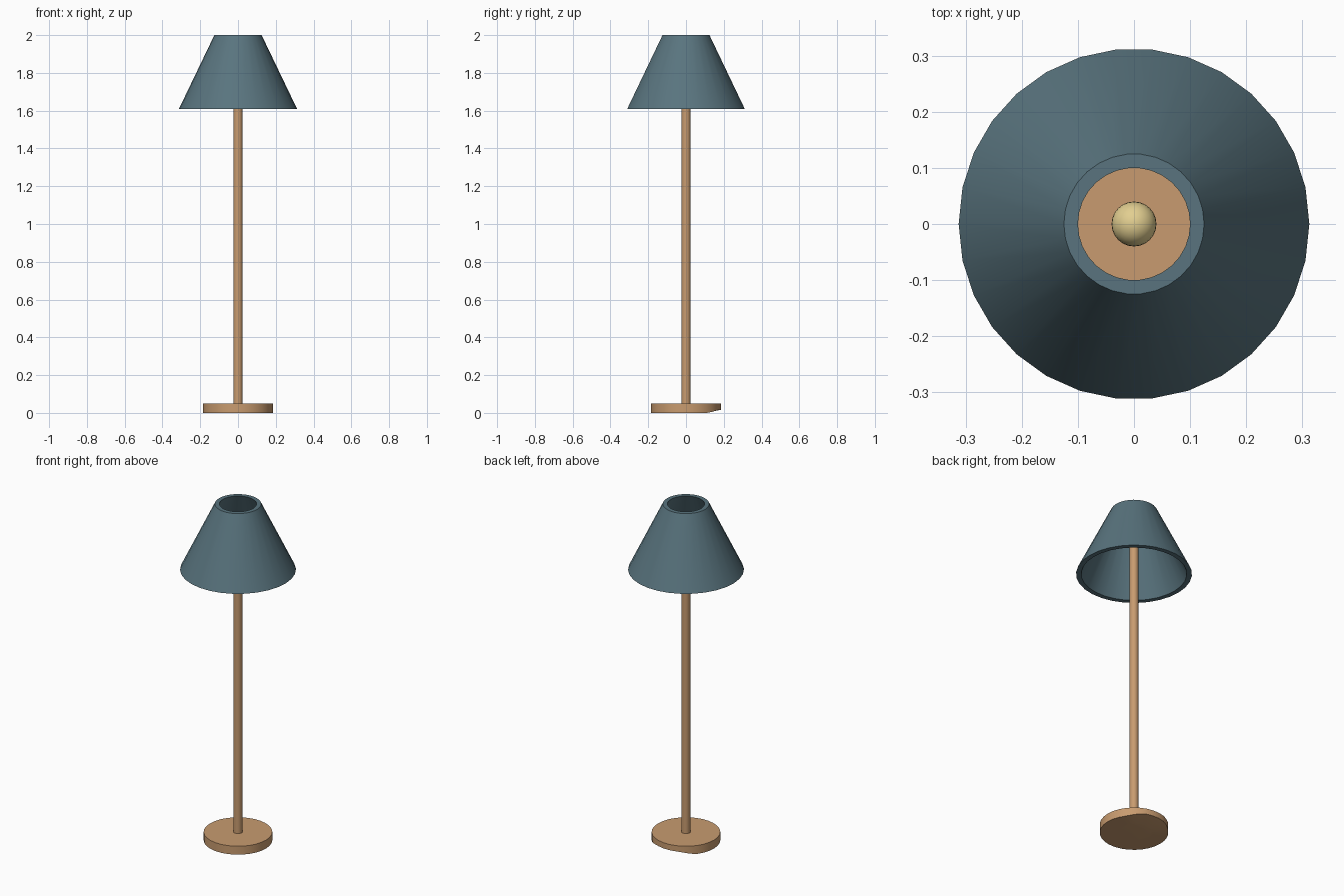
import bpy, bmesh, math

if "Cube" in bpy.data.objects:
    bpy.data.objects.remove(bpy.data.objects["Cube"])

SIDES = 30


def material(name, color):
    m = bpy.data.materials.new(name)
    m.diffuse_color = (*color, 1)
    m.use_nodes = True
    m.node_tree.nodes["Principled BSDF"].inputs["Base Color"].default_value = m.diffuse_color
    return m


def finish(ob, mat):
    ob.data.materials.append(mat)
    bpy.ops.object.select_all(action='DESELECT')
    ob.select_set(True)
    bpy.context.view_layer.objects.active = ob
    bpy.ops.object.shade_smooth_by_angle(angle=math.radians(35))


def lathe(name, profile, mat, closed=False):
    """Revolve (radius, z) points around z; open profiles get capped ends."""
    bm = bmesh.new()
    rings = []
    for r, z in profile:
        rings.append([bm.verts.new((r * math.cos(2 * math.pi * i / SIDES),
                                    r * math.sin(2 * math.pi * i / SIDES), z))
                      for i in range(SIDES)])
    pairs = list(zip(rings, rings[1:]))
    if closed:
        pairs.append((rings[-1], rings[0]))
    else:
        bm.faces.new(rings[0])
        bm.faces.new(rings[-1])
    for a, b in pairs:
        for i in range(SIDES):
            j = (i + 1) % SIDES
            bm.faces.new((a[i], a[j], b[j], b[i]))
    bmesh.ops.recalc_face_normals(bm, faces=bm.faces)
    me = bpy.data.meshes.new(name)
    bm.to_mesh(me)
    bm.free()
    ob = bpy.data.objects.new(name, me)
    bpy.context.collection.objects.link(ob)
    finish(ob, mat)
    return ob


wood = material("wood", (0.58, 0.33, 0.16))
fabric = material("fabric", (0.10, 0.175, 0.21))
glow = material("warm_glass", (0.76, 0.62, 0.28))

# Round base, with a shallow cable relief lifted into its rear lower edge
base = lathe("base", [(0.10, 0), (0.185, 0), (0.185, 0.05)], wood)
for v in base.data.vertices:
    if v.co.z < 0.01 and v.co.xy.length > 0.15:
        away = abs(math.degrees(math.atan2(v.co.x, v.co.y)))
        v.co.z = 0.016 * max(0, min(1, (50 - away) / 25))

# Pole
lathe("pole", [(0.024, 0.05), (0.024, 1.80)], wood)

# Hollow conical shade with walls of real thickness
lathe("shade", [(0.3125, 1.61), (0.125, 2.0), (0.10, 2.0), (0.285, 1.61)],
      fabric, closed=True)

# Bulb on top of the pole
bpy.ops.mesh.primitive_uv_sphere_add(segments=24, ring_count=14, radius=0.04,
                                     location=(0, 0, 1.82))
bulb = bpy.context.object
bulb.name = "bulb"
finish(bulb, glow)
